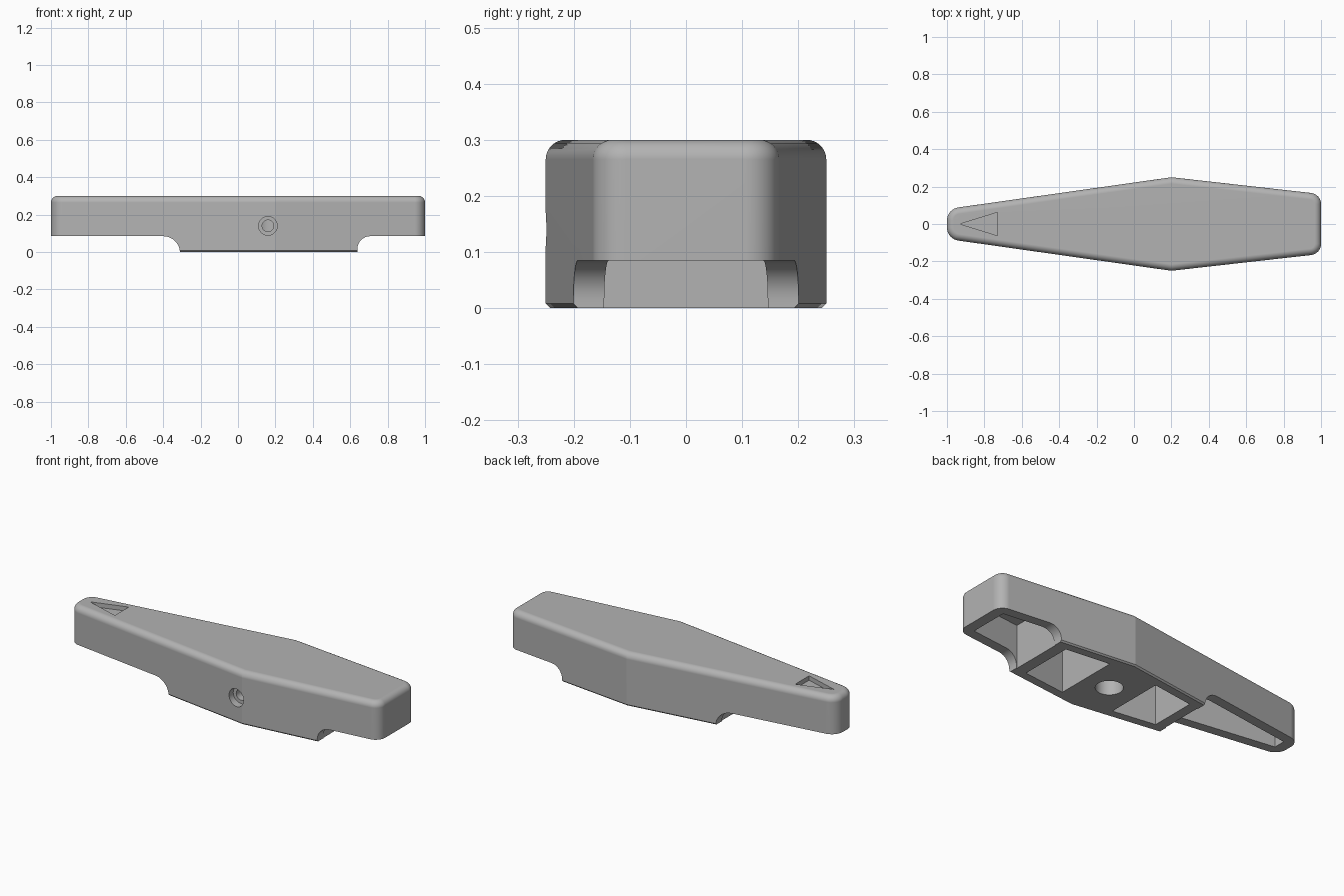
import bpy, bmesh
from math import sin, cos, pi, atan, hypot
from mathutils import Matrix, Vector

cube = bpy.data.objects.get("Cube")
if cube:
    bpy.data.objects.remove(cube, do_unlink=True)

TOP, STEP, ROOF = 0.30, 0.085, 0.245
RIDGE_X, RIDGE_Y = 0.2, 0.25
TAIL_Y, HEAD_Y = 0.08, 0.16
WALL = 0.055

grey = bpy.data.materials.new("plain grey")
grey.use_nodes = True
grey.diffuse_color = (0.45, 0.45, 0.45, 1)
grey.node_tree.nodes["Principled BSDF"].inputs["Base Color"].default_value = grey.diffuse_color


def half_width(x):
    end_y, span = (TAIL_Y, 1 + RIDGE_X) if x < RIDGE_X else (HEAD_Y, 1 - RIDGE_X)
    return RIDGE_Y - (RIDGE_Y - end_y) * abs(x - RIDGE_X) / span


def arc(cx, cy, r, a0, a1, n=8):
    return [(cx + r * cos(a0 + (a1 - a0) * i / n),
             cy + r * sin(a0 + (a1 - a0) * i / n)) for i in range(n + 1)]


def outline(inset):
    """Long diamond plan with rounded ends, shrunk by inset."""
    half = []
    for end, r in ((1, 0.06), (-1, 0.07)):
        slope = abs(half_width(end) - RIDGE_Y) / abs(end - RIDGE_X)
        cx = end * (1 - r)
        cy = half_width(cx) - r * hypot(1, slope)
        tilt = pi / 2 - end * atan(slope)
        if end > 0:
            half += arc(cx, cy, r - inset, 0, tilt)
            half.append((RIDGE_X, RIDGE_Y - inset))
        else:
            half += arc(cx, cy, r - inset, tilt, pi)
    return half + [(x, -y) for x, y in reversed(half)]


def loft(name, rings):
    """Skin a stack of equal rings and cap both ends."""
    bm = bmesh.new()
    loops = [[bm.verts.new(p) for p in ring] for ring in rings]
    for a, b in zip(loops, loops[1:]):
        for i in range(len(a)):
            j = (i + 1) % len(a)
            bm.faces.new((a[i], a[j], b[j], b[i]))
    bm.faces.new(loops[0][::-1])
    bm.faces.new(loops[-1])
    bmesh.ops.recalc_face_normals(bm, faces=bm.faces)
    mesh = bpy.data.meshes.new(name)
    bm.to_mesh(mesh)
    bm.free()
    obj = bpy.data.objects.new(name, mesh)
    bpy.context.collection.objects.link(obj)
    mesh.materials.append(grey)
    return obj


def prism(name, plan, z0, z1):
    return loft(name, [[(x, y, z) for x, y in plan] for z in (z0, z1)])


def pocket(name, x0, x1):
    a, b = half_width(x0) - WALL, half_width(x1) - WALL
    return prism(name, [(x0, -a), (x1, -b), (x1, b), (x0, a)], -0.05, ROOF)


def undercut(name, profile):
    return loft(name, [[(x, y, z) for x, z in profile] for y in (-0.5, 0.5)])


def bore(name, r, y0, y1):
    ring = arc(0.16, 0.14, r, 0, 2 * pi, 48)[:-1]
    return loft(name, [[(x, y, z) for x, z in ring] for y in (y0, y1)])


# Handle body with a softened top edge
rings = [(0.008, 0), (0, 0.008)]
rings += [(0.035 - dx, z) for dx, z in arc(0, TOP - 0.035, 0.035, 0, pi / 2)]
body = loft("handle_body", [[(x, y, z) for x, y in outline(i)] for i, z in rings])

# Raised undersides of both ends, leaving the central hub
head_r, tail_r = 0.07, 0.09
cutters = [
    undercut("head_undercut", [(1.2, -0.1), (0.638, -0.1)]
             + arc(0.638 + head_r, STEP - head_r, head_r, pi, pi / 2)
             + [(1.2, STEP)]),
    undercut("tail_undercut", [(-1.2, -0.1), (-0.31, -0.1)]
             + arc(-0.31 - tail_r, STEP - tail_r, tail_r, 0, pi / 2)
             + [(-1.2, STEP)]),
    # Hollows below the ends and in the hub
    pocket("head_pocket", 0.635, 0.94),
    pocket("hub_head_pocket", 0.31, 0.57),
    pocket("hub_tail_pocket", -0.25, 0.0),
    pocket("tail_pocket", -0.94, -0.306),
    # Shaft socket and set screw hole
    prism("shaft_socket", arc(0.16, 0, 0.07, 0, 2 * pi, 48)[:-1], -0.05, 0.22),
    bore("screw_counterbore", 0.05, -0.4, -0.2),
    bore("screw_bore", 0.031, -0.3, -0.01),
    # Engraved pointer on top
    prism("pointer_engraving", [(-0.93, 0), (-0.73, -0.062), (-0.73, 0.062)],
          TOP - 0.025, TOP + 0.05),
]

bpy.context.view_layer.objects.active = body
for cutter in cutters:
    cutter.hide_render = True
    mod = body.modifiers.new(cutter.name, "BOOLEAN")
    mod.operation = "DIFFERENCE"
    mod.solver = "EXACT"
    mod.object = cutter
    bpy.ops.object.modifier_apply(modifier=mod.name)
    bpy.data.objects.remove(cutter, do_unlink=True)

# Smooth rounded edges, crisp creases
bpy.ops.object.select_all(action="DESELECT")
body.select_set(True)
bpy.ops.object.shade_smooth_by_angle(angle=0.22)
weighted = body.modifiers.new("even_shading", "WEIGHTED_NORMAL")
weighted.keep_sharp = True
